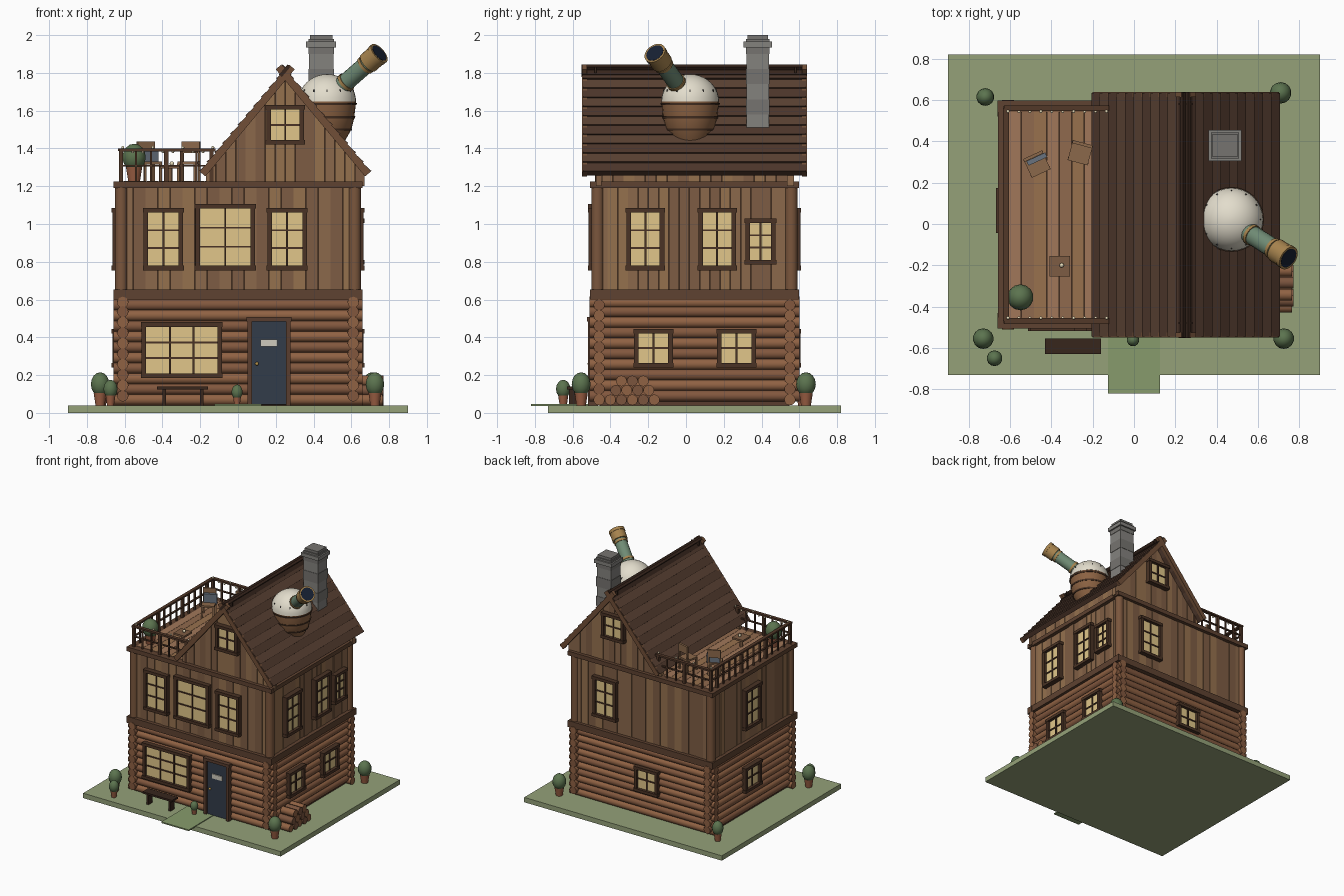
import bpy, bmesh, random
from math import sin, cos, pi, radians
from mathutils import Matrix, Vector

if "Cube" in bpy.data.objects:
    bpy.data.objects.remove(bpy.data.objects["Cube"])

random.seed(4)
I = Matrix.Identity(4)
CY = 0.045  # house centre in y


def material(hexcol):
    m = bpy.data.materials.get(hexcol)
    if not m:
        m = bpy.data.materials.new(hexcol)
        m.diffuse_color = [(int(hexcol[i:i + 2], 16) / 255) ** 2.2 for i in (0, 2, 4)] + [1]
        m.use_nodes = True
        m.node_tree.nodes["Principled BSDF"].inputs["Base Color"].default_value = m.diffuse_color
    return m


class Part:
    """One object gathered from primitives; m picks one of its colours."""
    def __init__(self, name, *cols):
        self.name, self.cols, self.bm = name, cols, bmesh.new()

    def paint(self, verts, m):
        for f in {f for v in verts for f in v.link_faces}:
            f.material_index = m

    def box(self, x0, x1, y0, y1, z0, z1, M=I, m=0):
        T = Matrix.Translation(((x0 + x1) / 2, (y0 + y1) / 2, (z0 + z1) / 2))
        S = Matrix.Diagonal((x1 - x0, y1 - y0, z1 - z0, 1))
        self.paint(bmesh.ops.create_cube(self.bm, size=1, matrix=M @ T @ S)['verts'], m)

    def cyl(self, p, q, r, r2=None, n=12, m=0):
        p, q = Vector(p), Vector(q)
        M = Matrix.Translation((p + q) / 2) @ (q - p).to_track_quat('Z', 'Y').to_matrix().to_4x4()
        self.paint(bmesh.ops.create_cone(self.bm, cap_ends=True, segments=n, radius1=r, radius2=r if r2 is None else r2,
                                         depth=(q - p).length, matrix=M)['verts'], m)

    def ball(self, c, r, rz=None, n=14, m=0):
        M = Matrix.Translation(c) @ Matrix.Diagonal((r, r, rz or r, 1))
        self.paint(bmesh.ops.create_uvsphere(self.bm, u_segments=n, v_segments=n // 2 + 1, radius=1, matrix=M)['verts'], m)

    def prism(self, pts, y0, y1, M=I, m=0):
        a, b = ([self.bm.verts.new(M @ Vector((x, y, z))) for x, z in pts] for y in (y0, y1))
        k = len(pts)
        fs = [self.bm.faces.new(a), self.bm.faces.new(b[::-1])]
        fs += [self.bm.faces.new((a[i], b[i], b[(i + 1) % k], a[(i + 1) % k])) for i in range(k)]
        for f in fs:
            f.material_index = m

    def lathe(self, prof, c, n=24, m=0):
        rings = [[self.bm.verts.new((c[0] + r * cos(2 * pi * i / n), c[1] + r * sin(2 * pi * i / n), z))
                  for i in range(n)] for r, z in prof]
        for a, b in zip(rings, rings[1:]):
            for i in range(n):
                self.bm.faces.new((a[i], a[(i + 1) % n], b[(i + 1) % n], b[i])).material_index = m
        self.bm.faces.new(rings[0][::-1]).material_index = m
        self.bm.faces.new(rings[-1]).material_index = m

    def done(self):
        bmesh.ops.recalc_face_normals(self.bm, faces=self.bm.faces)
        me = bpy.data.meshes.new(self.name)
        self.bm.to_mesh(me)
        for c in self.cols:
            me.materials.append(material(c))
        bpy.context.collection.objects.link(bpy.data.objects.new(self.name, me))


# wall frames: local x runs along the wall, local -y points outward
def wall(x, y, deg):
    return Matrix.Translation((x, y, 0)) @ Matrix.Rotation(radians(deg), 4, 'Z')
FRONT, RIGHT = wall(0, CY - .52, 0), wall(.625, 0, 90)
BACK, LEFT = wall(0, CY + .52, 180), wall(-.625, 0, -90)

# ground, path and solid core
p = Part('ground', '93a078', '869a6c')
p.box(-.9, .9, -.73, .82, 0, .04)
p.box(-.125, .125, -.82, -.48, .036, .046, m=1)
p.done()
p = Part('wall_core', '5a4032')
p.box(-.605, .605, CY - .5, CY + .5, .04, 1.2)
p.prism([(-.13, 1.19), (.605, 1.19), (.605, 1.35), (.25, 1.77), (-.13, 1.31)], CY - .49, CY + .49)
p.done()

# log storey, the two directions staggered by half a log
p = Part('logs', '8f6245', '815840')
for k in range(10):
    z = .07 + k * .0557
    for s in (-1, 1):
        p.cyl((-.66, CY + s * .505, z), (.66, CY + s * .505, z), .03, m=k % 2)
        zz = min(z + .02, .585)
        p.cyl((s * .61, CY - .555, zz), (s * .61, CY + .555, zz), .03, m=(k + 1) % 2)
p.done()

# plank storey and gables
def roof_z(x):
    return 1.785 - 1.2 * abs(x - .25)
p = Part('wall_planks', '8a684c', '7d5d45', '94704f')
for M, u0, u1 in ((FRONT, -.62, .62), (BACK, -.62, .62), (RIGHT, -.47, .56), (LEFT, -.56, .47)):
    n = 19
    for i in range(n):
        a, b = (u0 + (u1 - u0) * j / n for j in (i, i + 1))
        p.box(a + .001, b - .001, -random.uniform(.001, .008), .025, .62, 1.22, M, random.randrange(3))
xs = [.25 + i * .0525 for i in range(-8, 9)]
for y in (CY - .52, CY + .495):
    for a, b in zip(xs, xs[1:]):
        d = random.uniform(0, .006)
        p.prism([(a + .001, 1.2), (b - .001, 1.2), (b - .001, roof_z(b)), (a + .001, roof_z(a))],
                y - d, y + .025 + d, m=random.randrange(3))
for i in range(17):
    y = CY - .49 + i * .0577
    p.box(.6, .62, y, y + .056, 1.2, 1.36, m=i % 3)
    p.box(-.14, -.12, y, y + .056, 1.2, 1.32, m=i % 3)
p.done()

# belt beams and corner posts
p = Part('beams_and_posts', '5f4434', '7a573f')
for z0, z1 in ((.6, .653), (1.19, 1.225)):
    for s in (-1, 1):
        y = CY + s * .525
        p.box(-.66, .66, y - .027, y + .027, z0, z1)
        p.box(s * .63 - .028, s * .63 + .028, CY - .53, CY + .53, z0 + .001, z1 - .001)
for sx in (-1, 1):
    for sy in (-1, 1):
        p.cyl((sx * .618, CY + sy * .513, .64), (sx * .618, CY + sy * .513, 1.2), .033, m=1)
p.done()

# windows: glowing pane, frame and bars
def window(name, M, u0, u1, z0, z1, cols, rows, t=.024):
    p = Part(name, '4b3629', 'e0c588')
    p.box(u0 + .01, u1 - .01, -.02, .01, z0 + .01, z1 - .01, M, 1)
    for a in (u0, u1 - t):
        p.box(a, a + t, -.04, .01, z0, z1, M)
    for a in (z0, z1 - t):
        p.box(u0 - .004, u1 + .004, -.044, .01, a, a + t, M)
    for i in range(1, cols):
        c = u0 + t + (u1 - u0 - 2 * t) * i / cols
        p.box(c - .005, c + .005, -.028, -.01, z0 + t, z1 - t, M)
    for i in range(1, rows):
        c = z0 + t + (z1 - z0 - 2 * t) * i / rows
        p.box(u0 + t, u1 - t, -.027, -.01, c - .005, c + .005, M)
    p.done()
for w in (('shop_window', FRONT, -.51, -.085, .185, .48, 3, 3), ('front_window_left', FRONT, -.5, -.29, .755, 1.085, 2, 3),
          ('front_window_middle', FRONT, -.225, .09, .755, 1.105, 2, 3), ('front_window_right', FRONT, .155, .365, .755, 1.085, 2, 3),
          ('front_gable_window', FRONT, .15, .35, 1.42, 1.63, 2, 2), ('back_gable_window', BACK, -.35, -.15, 1.42, 1.63, 2, 2),
          ('back_upper_window', BACK, -.43, -.22, .755, 1.085, 2, 3), ('back_lower_window', BACK, -.05, .16, .24, .445, 2, 2),
          ('right_upper_window_a', RIGHT, -.315, -.115, .755, 1.085, 2, 3), ('right_upper_window_b', RIGHT, .065, .265, .755, 1.085, 2, 3),
          ('right_upper_window_c', RIGHT, .315, .475, .785, 1.03, 2, 3), ('right_lower_window_a', RIGHT, -.275, -.07, .24, .445, 2, 2),
          ('right_lower_window_b', RIGHT, .165, .37, .24, .445, 2, 2), ('left_upper_window', LEFT, -.17, .04, .755, 1.085, 2, 3),
          ('left_lower_window', LEFT, -.17, .04, .24, .445, 2, 2)):
    window(*w)

# door
p = Part('door', '353e4b', '5a4032', 'cfcabc', 'b08d4a')
p.box(.07, .26, -.028, .02, .045, .49, FRONT)
for a in (.05, .255):
    p.box(a, a + .024, -.045, .01, .04, .49, FRONT, 1)
p.box(.045, .284, -.048, .01, .485, .508, FRONT, 1)
p.box(.12, .21, -.036, -.02, .352, .388, FRONT, 2)
p.ball((.1, CY - .556, .26), .01, m=3)
p.done()

# roof courses, bargeboards and ridge
p = Part('roof', '4f3a2f', '5a4336')
barge = Part('bargeboards', '70503a')
for s in (-1, 1):
    d, nrm = Vector((s * .45, -.54)), Vector((s * .768, .64))
    at = lambda t, h: Vector((.25, 1.815)) + d * t + nrm * h
    for k in range(11):
        a, b = k / 11, (k + 1) / 11
        p.prism([at(a, 0), at(b, .009), at(b, -.028), at(a, -.028)], -.545, .635, m=k % 2)
    for y in (-.55, .615):
        barge.prism([at(-.05, .002), at(1, .002), at(1, -.036), at(-.05, -.036)], y, y + .025)
p.done()
barge.done()
p = Part('ridge_cap', '3a2a22')
for s in (-1, 1):
    M = Matrix.Translation((.25, 0, 1.815)) @ Matrix.Rotation(s * radians(50), 4, 'Y')
    p.box(-.04, .03, -.553, .64, -.01, .01, M) if s < 0 else p.box(-.03, .04, -.55, .637, -.01, .01, M)
for y in (-.48, .58):
    p.box(.215, .285, y - .005, y + .005, 1.8, 1.832)
p.done()

# chimney
p = Part('chimney', '83817d', '75736f')
for k in range(6):
    e = .003 * (k % 2)
    p.box(.375 - e, .505 + e, .32 - e, .44 + e, 1.5 + k * .08, 1.58 + k * .08, m=k % 2)
p.box(.36, .52, .305, .455, 1.935, 1.965)
p.box(.38, .5, .325, .435, 1.96, 2.0, m=1)
p.done()

# observatory: barrel turret, dome, telescope
C = (.472, .022)
p = Part('turret', '8a6244', '4b3629')
p.lathe([(.085, 1.42), (.1, 1.45), (.128, 1.5), (.143, 1.56), (.15, 1.62), (.152, 1.65)], C)
for r, z in ((.13, 1.5), (.146, 1.565), (.155, 1.635)):
    p.lathe([(r, z - .006), (r + .003, z + .006)], C, m=1)
p.done()
p = Part('dome', 'e2dccb', '3d3a38')
p.lathe([(.153 * cos(a), 1.648 + .145 * sin(a)) for a in [i * pi / 20 for i in range(10)] + [pi / 2 - .04]], C, n=32)
for i in range(12):
    M = Matrix.Translation((*C, 0)) @ Matrix.Rotation(i * pi / 6, 4, 'Z')
    p.box(.125, .143, -.003, .003, 1.7, 1.712, M, 1)
p.done()
p = Part('telescope', '6f8a74', 'a5824f', '1d2536')
A, B = Vector((.52, -.02, 1.705)), Vector((.748, -.165, 1.905))
D = (B - A)
for a, b, r, m in ((-.1, .16, .046, 2), (.12, .8, .047, 0), (.2, .25, .052, 1), (.66, .71, .052, 1), (.74, .99, .058, 1),
                   (.93, 1.0, .061, 1), (.98, 1.005, .05, 2)):
    p.cyl(A + D * a, A + D * b, r, n=20, m=m)
p.done()

# roof deck and railing
p = Part('deck', 'a0775a', '8f694e', '97704f')
for i in range(8):
    p.box(-.605 + i * .061, -.546 + i * .061, CY - .5, CY + .5, 1.19, 1.228, m=i % 3)
p.done()
p = Part('railing', '533b2d')
yf, yb = CY - .515, CY + .515
for y in (yf, yb):
    for z, h in ((1.385, .014), (1.305, .008)):
        p.box(-.63, -.12, y - h, y + h, z, z + h)
    for i in range(7):
        h = .011 if i % 3 == 0 else .006
        p.box(-.62 + i * .08 - h, -.62 + i * .08 + h, y - h, y + h, 1.22, 1.39)
for z, h in ((1.386, .014), (1.305, .008)):
    p.box(-.62 - h, -.62 + h, yf, yb, z, z + h)
for i in range(1, 13):
    y, h = yf + (yb - yf) * i / 13, .011 if i % 4 == 0 else .006
    p.box(-.62 - h, -.62 + h, y - h, y + h, 1.22, 1.39)
p.done()
p = Part('string_lights', 'e8dcb8')
for y in (yf + .015, yb - .015):
    for i in range(10):
        p.ball((-.61 + i * .053, y, 1.405 - .03 * sin(i * pi / 3) ** 2), .008, n=8)
p.ball((-.35, -.2, 1.32), .012, n=8)
p.done()

# deck furniture
p = Part('deck_table', '7d5d45')
p.box(-.41, -.31, -.255, -.155, 1.295, 1.31)
p.cyl((-.36, -.205, 1.22), (-.36, -.205, 1.3), .012)
p.done()
for name, x, y, deg in (('deck_chair_left', -.47, .29, 25), ('deck_chair_right', -.26, .345, -15)):
    p = Part(name, '8a684c', '68727e')
    M = wall(x, y, deg)
    p.box(-.05, .05, -.05, .05, 1.315, 1.33, M)
    p.box(-.05, .05, .035, .05, 1.375, 1.438, M)
    for a in (-.045, .045):
        for b in (-.042, .042):
            p.box(a - .006, a + .006, b - .006, b + .006, 1.22, 1.4 if b > 0 else 1.32, M)
    if x < -.4:
        p.box(-.04, .06, .01, .034, 1.32, 1.4, M, 1)
    p.done()

# potted bushes
for i, (x, y, r, z, h) in enumerate(((-.73, -.555, .05, .04, .175), (-.675, -.65, .038, .04, .135), (.725, -.555, .05, .04, .175),
                                     (-.005, -.562, .03, .04, .11), (-.72, .615, .043, .04, .16), (.71, .635, .052, .04, .175),
                                     (-.55, -.355, .063, 1.225, .2))):
    p = Part(f'potted_bush_{i + 1}', '5c7350', '9a5f45')
    p.cyl((x, y, z), (x, y, z + h * .38), r * .5, r * .7, n=14, m=1)
    p.ball((x, y, z + h * .64), r, h * .36)
    p.done()

# bench and firewood
p = Part('bench', '3a2a22')
p.box(-.43, -.16, -.63, -.555, .125, .14)
for x in (-.4, -.2):
    p.box(x, x + .018, -.62, -.565, .04, .13)
p.done()
p = Part('firewood', '8f6245', '7a5540')
for row, n in enumerate((5, 4, 3)):
    for i in range(n):
        y, z = -.4 + row * .029 + i * .058, .069 + row * .05
        p.cyl((.645, y, z), (.765 + .006 * ((i + row) % 2), y, z), .029, n=10, m=(i + row) % 2)
p.done()

# smooth the round parts, keep edges sharp
for o in bpy.context.scene.objects:
    o.select_set(True)
    bpy.context.view_layer.objects.active = o
bpy.ops.object.shade_smooth_by_angle(angle=radians(40))
